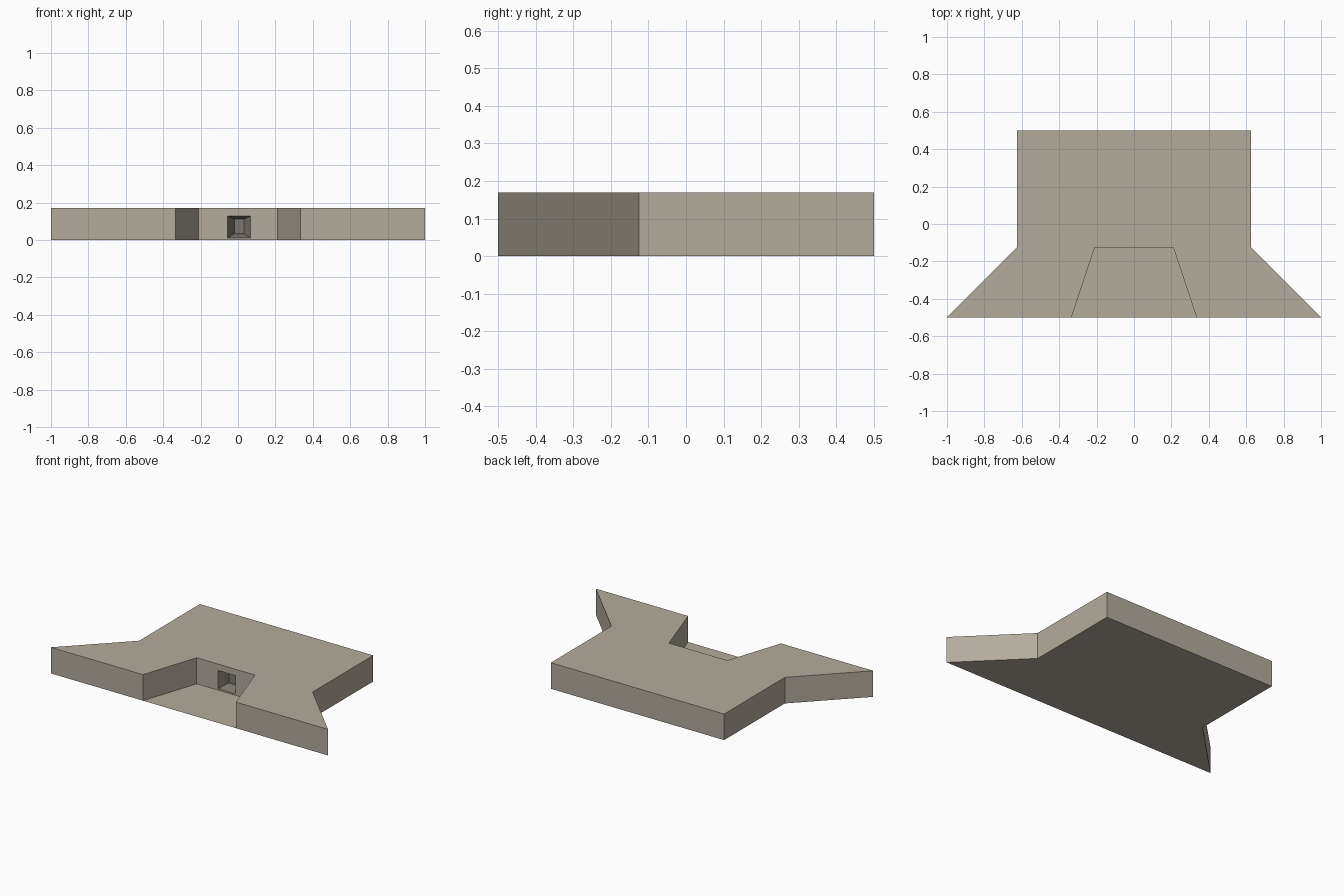
import bpy, bmesh

if "Cube" in bpy.data.objects:
    bpy.data.objects.remove(bpy.data.objects["Cube"])

H = 0.17


def material(name, rgb):
    mat = bpy.data.materials.new(name)
    mat.diffuse_color = (*rgb, 1)
    mat.use_nodes = True
    mat.node_tree.nodes["Principled BSDF"].inputs["Base Color"].default_value = mat.diffuse_color
    return mat


STONE = material("stone", (0.455, 0.41, 0.34))
DARK = material("dark_stone", (0.20, 0.18, 0.15))


def finish(name, bm, mat):
    bmesh.ops.recalc_face_normals(bm, faces=bm.faces)
    mesh = bpy.data.meshes.new(name)
    bm.to_mesh(mesh)
    bm.free()
    mesh.materials.append(mat)
    ob = bpy.data.objects.new(name, mesh)
    bpy.context.collection.objects.link(ob)
    return ob


def prism(name, outline, height):
    """Extrude a flat outline upwards from z = 0."""
    bm = bmesh.new()
    face = bm.faces.new([bm.verts.new((x, y, 0)) for x, y in outline])
    if height:
        top = bmesh.ops.extrude_face_region(bm, geom=[face], use_keep_orig=True)
        verts = [v for v in top["geom"] if isinstance(v, bmesh.types.BMVert)]
        bmesh.ops.translate(bm, verts=verts, vec=(0, 0, height))
    return finish(name, bm, STONE)


def lofted(name, sections):
    """Closed tube through rectangles (y, x0, x1, z0, z1)."""
    bm = bmesh.new()
    rings = [[bm.verts.new((x, y, z)) for x, z in ((a, c), (b, c), (b, d), (a, d))]
             for y, a, b, c, d in sections]
    for r, s in zip(rings, rings[1:]):
        for i in range(4):
            j = (i + 1) % 4
            bm.faces.new((r[i], r[j], s[j], s[i]))
    bm.faces.new(rings[0])
    bm.faces.new(rings[-1])
    return finish(name, bm, DARK)


# Slab with flared front wings and a tapered front notch
half = [(0.21, -0.125), (0.335, -0.5), (1.0, -0.5), (0.625, -0.125), (0.625, 0.5)]
slab = prism("slab", half + [(-x, y) for x, y in reversed(half)], H)
slab.data.materials.append(DARK)

# Thin floor closing the bottom of the notch
prism("notch_floor", [(-0.335, -0.5), (0.335, -0.5), (0.21, -0.125), (-0.21, -0.125)], 0)

# Dark, tapering recess in the back wall of the notch
cutter = lofted("recess_cutter", [
    (-0.15, -0.055, 0.068, 0.010, 0.128),
    (-0.125, -0.055, 0.068, 0.010, 0.128),
    (-0.085, -0.030, 0.043, 0.028, 0.116),
    (-0.065, -0.020, 0.033, 0.034, 0.112),
])
cutter.hide_render = True
cutter.hide_viewport = True
cut = slab.modifiers.new("recess", "BOOLEAN")
cut.operation = "DIFFERENCE"
cut.solver = "EXACT"
cut.material_mode = "TRANSFER"
cut.object = cutter
